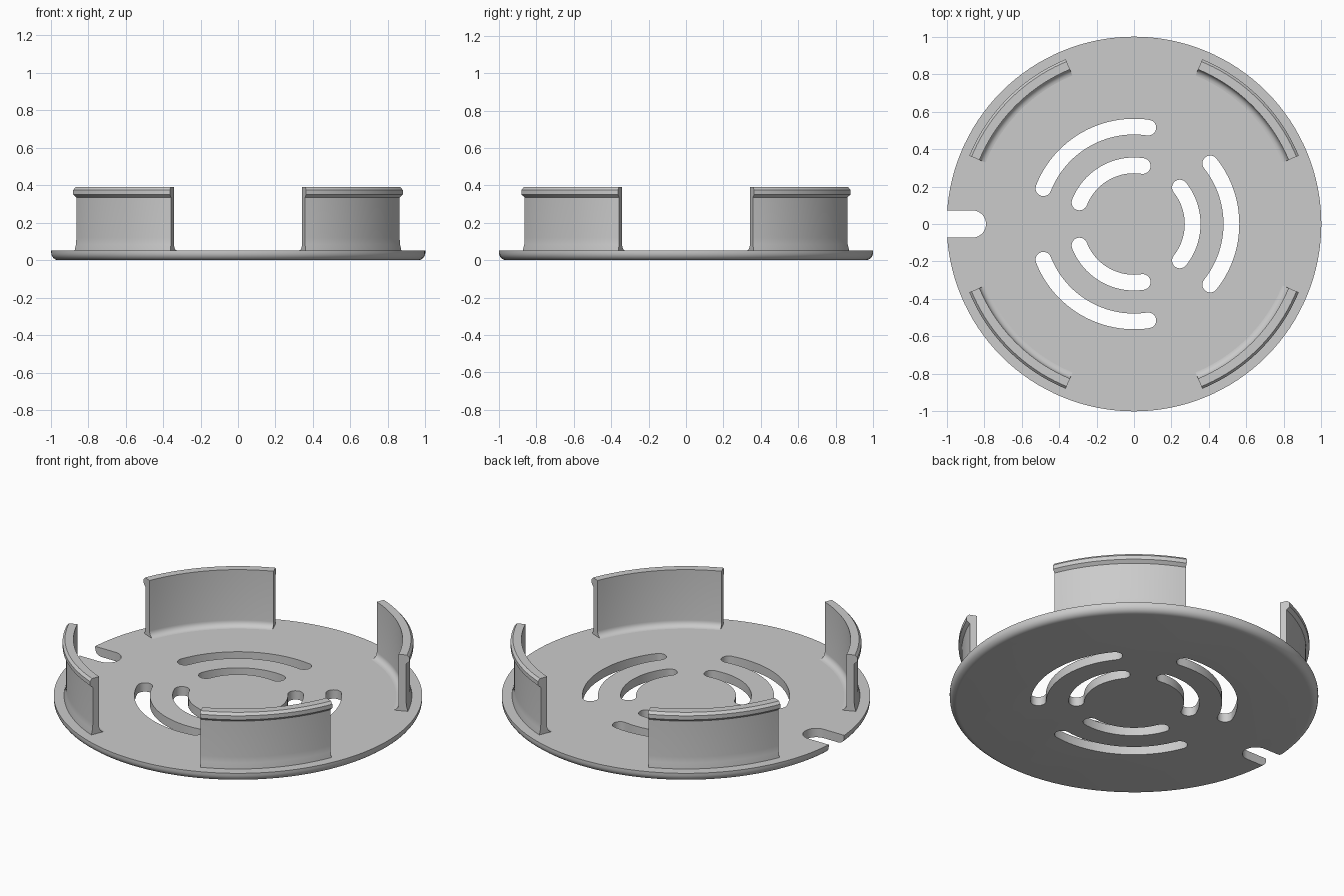
import bpy, bmesh
from math import sin, cos, pi, radians

cube = bpy.data.objects.get("Cube")
if cube:
    bpy.data.objects.remove(cube, do_unlink=True)

grey = bpy.data.materials.new("plain grey")
grey.use_nodes = True
grey.diffuse_color = (0.6, 0.6, 0.6, 1)
grey.node_tree.nodes["Principled BSDF"].inputs["Base Color"].default_value = grey.diffuse_color


def make_object(name, bm):
    bmesh.ops.recalc_face_normals(bm, faces=bm.faces)
    mesh = bpy.data.meshes.new(name)
    bm.to_mesh(mesh)
    bm.free()
    mesh.materials.append(grey)
    obj = bpy.data.objects.new(name, mesh)
    bpy.context.collection.objects.link(obj)
    return obj


def polar(r, a):
    return r * cos(a), r * sin(a)


def sweep(name, profile, start, end, steps):
    """Sweep a closed (radius, height) profile around z and cap both ends."""
    bm = bmesh.new()
    rings = []
    for i in range(steps + 1):
        a = start + (end - start) * i / steps
        rings.append([bm.verts.new((*polar(r, a), z)) for r, z in profile])
    n = len(profile)
    for a, b in zip(rings, rings[1:]):
        for j in range(n):
            k = (j + 1) % n
            bm.faces.new((a[j], a[k], b[k], b[j]))
    bm.faces.new(rings[0])
    bm.faces.new(rings[-1])
    return make_object(name, bm)


def prism(name, outline):
    """Tall cutter with the given plan outline."""
    bm = bmesh.new()
    face = bm.faces.new([bm.verts.new((x, y, -0.1)) for x, y in outline])
    ext = bmesh.ops.extrude_face_region(bm, geom=[face])
    for v in ext["geom"]:
        if isinstance(v, bmesh.types.BMVert):
            v.co.z = 0.2
    obj = make_object(name, bm)
    obj.hide_render = True
    return obj


def slot_outline(radius, half_width, middle, half_angle):
    """Curved slot with round ends."""
    lo, hi = middle - half_angle, middle + half_angle
    pts = [polar(radius + half_width, lo + (hi - lo) * i / 24) for i in range(25)]
    for centre, first in ((hi, hi), (lo, lo + pi)):
        if centre == lo:
            pts += [polar(radius - half_width, hi + (lo - hi) * i / 24) for i in range(25)]
        cx, cy = polar(radius, centre)
        for i in range(1, 10):
            dx, dy = polar(half_width, first + pi * i / 10)
            pts.append((cx + dx, cy + dy))
    return pts


# Round base with a rounded lower rim
TOP, RIM, SEG = 0.053, 0.04, 128
bm = bmesh.new()
levels = [(1 - RIM + RIM * sin(t), RIM - RIM * cos(t)) for t in [pi / 2 * i / 6 for i in range(7)]]
levels.append((1, TOP))
rings = [[bm.verts.new((*polar(r, 2 * pi * i / SEG), z)) for i in range(SEG)] for r, z in levels]
for a, b in zip(rings, rings[1:]):
    for i in range(SEG):
        j = (i + 1) % SEG
        bm.faces.new((a[i], a[j], b[j], b[i]))
bm.faces.new(rings[0])
bm.faces.new(rings[-1])
base = make_object("base_disc", bm)

# Vent slots and cable notch
cutters = []
for k in range(3):
    for radius in (0.313, 0.52):
        cutters.append(prism("slot_cutter", slot_outline(radius, 0.042, k * 2 * pi / 3, radians(38.5))))
notch = [(-1.1, 0.073), (-1.1, -0.073)]
notch += [(-0.863 + 0.073 * cos(t), 0.073 * sin(t)) for t in [-pi / 2 + pi * i / 16 for i in range(17)]]
cutters.append(prism("notch_cutter", notch))

for c in cutters:
    mod = base.modifiers.new("cut", "BOOLEAN")
    mod.operation = "DIFFERENCE"
    mod.solver = "EXACT"
    mod.object = c
bpy.context.view_layer.update()
cut_mesh = bpy.data.meshes.new_from_object(base.evaluated_get(bpy.context.evaluated_depsgraph_get()))
base.modifiers.clear()
base.data = cut_mesh
for c in cutters:
    bpy.data.objects.remove(c, do_unlink=True)

# Curved clip walls: filleted foot, snap lip on the outside
INNER, OUTER, FILLET = 0.893, 0.934, 0.035
profile = [(INNER - FILLET, TOP - 0.01)]
profile += [(INNER - FILLET + FILLET * sin(t), TOP + FILLET - FILLET * cos(t))
            for t in [pi / 2 * i / 6 for i in range(7)]]
profile += [(INNER, 0.39), (0.939, 0.39), (0.952, 0.375), (0.952, 0.351), (OUTER, 0.335)]
profile += [(OUTER, 0.12), (0.936, 0.085), (0.944, TOP), (0.944, TOP - 0.01)]
walls = []
for k, name in enumerate(("back_left", "back_right", "front_right", "front_left")):
    mid = pi / 4 + k * pi / 2
    walls.append(sweep(name + "_clip_wall", profile, mid - pi / 8, mid + pi / 8, 20))

# Smooth shading with sharp edges kept
bpy.ops.object.select_all(action="DESELECT")
for obj in [base] + walls:
    obj.select_set(True)
bpy.context.view_layer.objects.active = base
bpy.ops.object.shade_smooth_by_angle(angle=radians(30))
